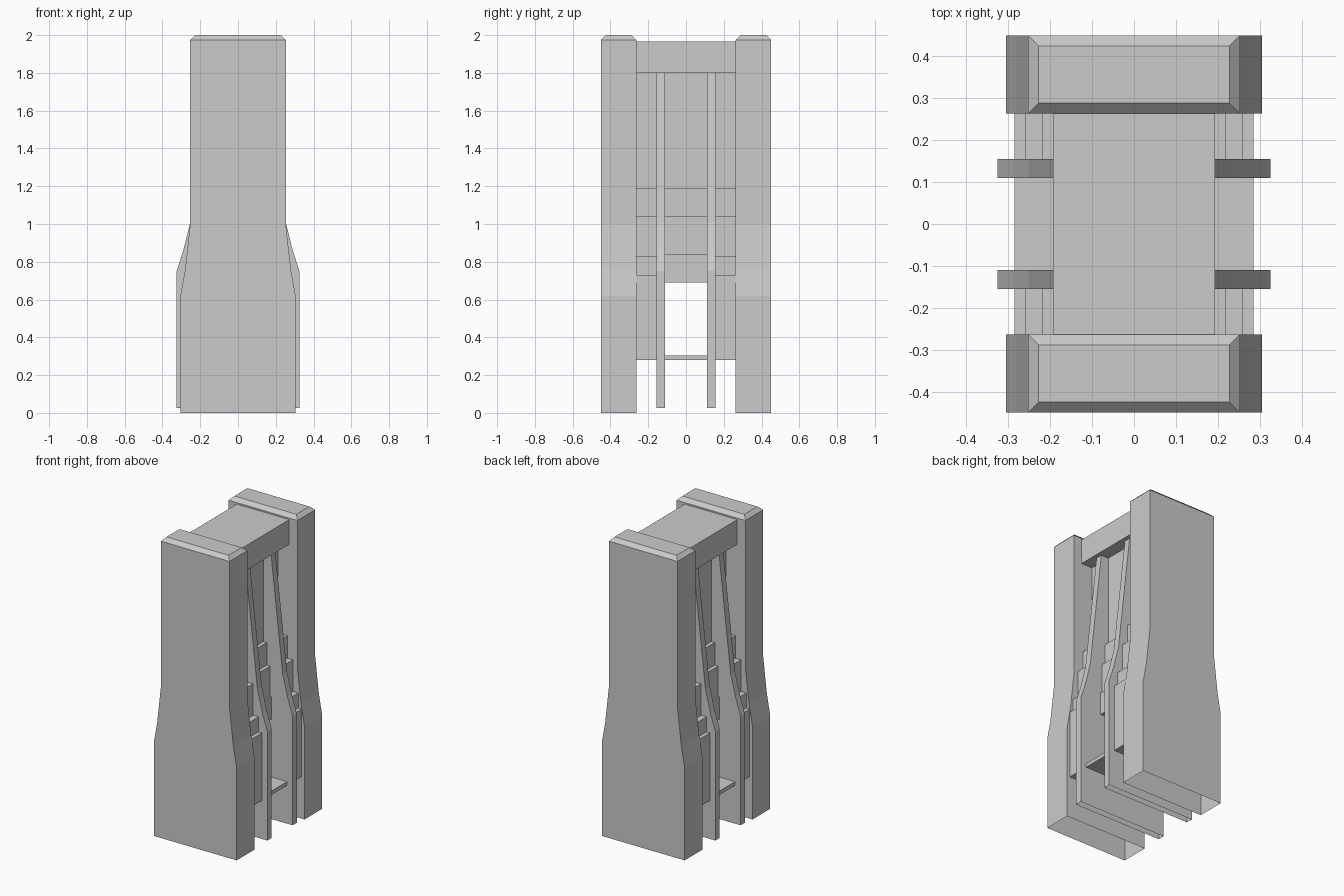
import bpy, bmesh

if "Cube" in bpy.data.objects:
    bpy.data.objects.remove(bpy.data.objects["Cube"])


def finish(bm, name):
    bmesh.ops.recalc_face_normals(bm, faces=bm.faces)
    mesh = bpy.data.meshes.new(name)
    bm.to_mesh(mesh)
    bm.free()
    obj = bpy.data.objects.new(name, mesh)
    bpy.context.collection.objects.link(obj)
    return obj


def slab(name, half_profile, y0, y1, inset=0.0, closed=False):
    """Loft rectangles of (half width, z) upwards; optional chamfered top."""
    rows = [(w, z, y0, y1) for w, z in half_profile]
    if inset:
        w, z = half_profile[-1]
        rows.append((w - inset, z + inset, y0 + inset, y1 - inset))
    bm = bmesh.new()
    loops = [[bm.verts.new(p) for p in ((-w, a, z), (w, a, z), (w, b, z), (-w, b, z))]
             for w, z, a, b in rows]
    for low, high in zip(loops, loops[1:]):
        for i in range(4):
            j = (i + 1) % 4
            bm.faces.new((low[i], low[j], high[j], high[i]))
    bm.faces.new(loops[-1])
    bmesh.ops.recalc_face_normals(bm, faces=bm.faces)
    if closed:
        bm.faces.new(loops[0][::-1])
    return finish(bm, name)


def block(name, half_x, y0, y1, z0, z1):
    return slab(name, [(half_x, z0), (half_x, z1)], y0, y1, closed=True)


def stepped(name, y0, y1, bottom, steps):
    """Tower with setbacks: (half width, top z) from low to high."""
    profile, z = [], bottom
    for w, top in steps:
        profile += [(w, z), (w, top)]
        z = top
    return slab(name, profile, y0, y1, closed=True)


PILLAR = [(.305, 0), (.305, .62), (.28, .76), (.253, 1.0), (.253, 1.975)]
PLATE = [(.325, .025), (.325, .75), (.29, .86), (.252, 1.01), (.165, 1.8)]
OUTER = [(.285, .73), (.26, .83), (.22, 1.04), (.18, 1.19), (.11, 1.8)]
INNER = [(.17, .84), (.16, 1.04), (.135, 1.19), (.11, 1.8)]

# Mirrored end pillars, thin plates and stepped infill (front, back)
for label, s in (("front", -1), ("back", 1)):
    def span(a, b):
        return sorted((s * a, s * b))
    slab(label + "_pillar", PILLAR, *span(.263, .45), inset=.025)
    slab(label + "_plate", PLATE, *span(.11, .155))
    stepped(label + "_stepped_infill", *span(.155, .263), .28, OUTER)

# Central stepped core, top beam and low platform
stepped("central_core", -.11, .11, .69, INNER)
block("top_beam", .193, -.263, .263, 1.8, 1.965)
block("low_platform", .285, -.11, .11, .28, .305)
